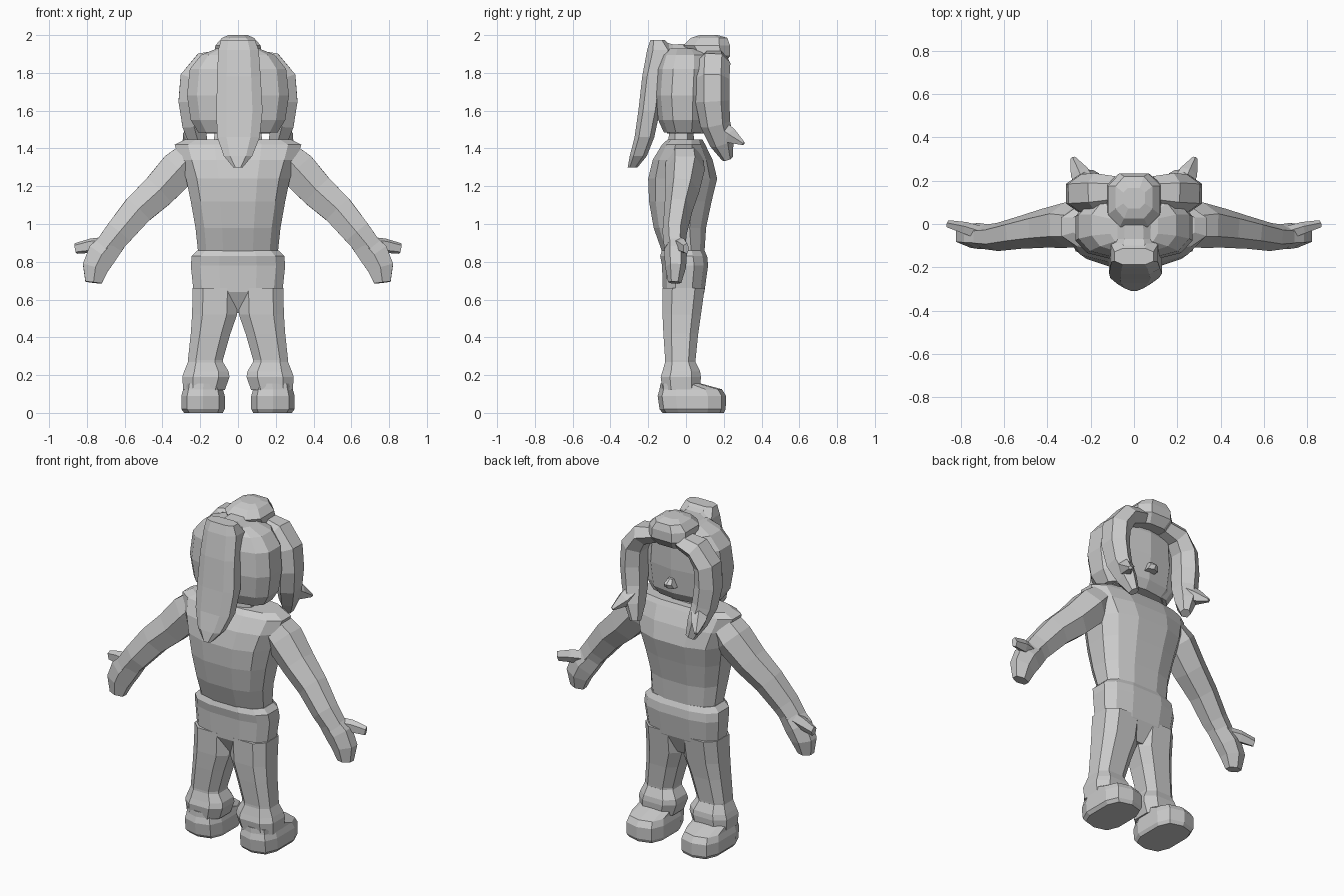
import bpy, math
from mathutils import Vector

grey = bpy.data.materials.new("light_grey")
grey.diffuse_color = (0.6, 0.6, 0.6, 1)


def finish(name, verts, faces, mirror):
    me = bpy.data.meshes.new(name)
    me.from_pydata(verts, [], faces)
    me.materials.append(grey)
    ob = bpy.data.objects.new(name, me)
    bpy.context.collection.objects.link(ob)
    if mirror:
        ob.modifiers.new("mirror", 'MIRROR')
    return ob


def skin(name, rings, mirror=False):
    """Join equal rings of points with quads and cap both ends."""
    n = len(rings[0])
    verts = [p for r in rings for p in r]
    faces = [(k * n + i, k * n + (i + 1) % n, (k + 1) * n + (i + 1) % n, (k + 1) * n + i)
             for k in range(len(rings) - 1) for i in range(n)]
    faces += [tuple(reversed(range(n))), tuple(range(len(verts) - n, len(verts)))]
    return finish(name, verts, faces, mirror)


def stack(name, levels, n=10, power=0.8, mirror=False):
    """Horizontal sections: (z, x_min, x_max, y_min, y_max)."""
    rings = []
    for z, x0, x1, y0, y1 in levels:
        ring = []
        for i in range(n):
            a = 2 * math.pi * (i + 0.5) / n
            c, s = math.cos(a), math.sin(a)
            px = math.copysign(abs(c) ** power, c) / math.cos(math.pi / n) ** power
            py = math.copysign(abs(s) ** power, s)
            ring.append(Vector(((x0 + x1) / 2 + px * (x1 - x0) / 2,
                                (y0 + y1) / 2 + py * (y1 - y0) / 2, z)))
        rings.append(ring)
    return skin(name, rings, mirror)


def tube(name, path, ref=(0, 1, 0), n=6, mirror=True):
    """Sections across a path: (x, y, z, radius along ref, other radius)."""
    pts = [Vector(p[:3]) for p in path]
    rings = []
    for k, p in enumerate(path):
        t = (pts[min(k + 1, len(pts) - 1)] - pts[max(k - 1, 0)]).normalized()
        u = Vector(ref)
        u = (u - t * u.dot(t)).normalized()
        v = t.cross(u)
        rings.append([pts[k] + u * p[3] * math.cos(2 * math.pi * i / n)
                      + v * p[4] * math.sin(2 * math.pi * i / n) for i in range(n)])
    return skin(name, rings, mirror)


# Torso with sloping shoulders
stack("shirt", [(0.84, -.21, .21, -.125, .10), (0.98, -.225, .225, -.175, .11),
                (1.12, -.25, .25, -.20, .14), (1.24, -.275, .275, -.205, .17),
                (1.34, -.31, .31, -.18, .145), (1.42, -.335, .335, -.13, .105),
                (1.447, -.28, .28, -.10, .09)], 12, 0.75)
stack("neck", [(1.42, -.13, .13, -.10, .05), (1.52, -.12, .12, -.09, .04)], 8)

# Trousers: hips plus two legs
stack("hips", [(0.53, -.10, .10, -.07, .05), (0.64, -.235, .235, -.125, .10),
               (0.78, -.25, .25, -.13, .12), (0.83, -.245, .245, -.14, .115),
               (0.86, -.215, .215, -.13, .10)], 12, 0.7)
stack("trouser_leg", [(0.18, .07, .27, -.12, .05), (0.28, .08, .265, -.115, .055),
                      (0.42, .04, .25, -.125, .07), (0.52, .005, .243, -.13, .085),
                      (0.66, .0, .24, -.13, .105)], 8, 0.7, True)

# Cuff and shoe
stack("trouser_cuff", [(0.12, .07, .29, -.13, .08), (0.19, .045, .295, -.14, .085),
                       (0.22, .05, .285, -.13, .08), (0.27, .08, .265, -.115, .055)],
      8, 0.7, True)
stack("shoe", [(0.0, .08, .285, -.125, .20), (0.02, .07, .30, -.14, .21),
               (0.09, .07, .30, -.15, .212), (0.125, .08, .29, -.14, .19),
               (0.155, .08, .285, -.135, .08)], 10, 0.65, True)

# Arm, mitten hand, thumb
tube("arm", [(.24, -.01, 1.37, .095, .09), (.315, -.005, 1.29, .105, .115),
             (.42, -.02, 1.175, .09, .105), (.53, -.04, 1.075, .075, .095),
             (.63, -.06, .955, .065, .085), (.70, -.06, .87, .055, .075)])
tube("hand", [(.65, -.06, .92, .055, .075), (.72, -.055, .84, .06, .09),
              (.755, -.055, .77, .055, .08), (.765, -.06, .69, .035, .05)])
tube("thumb", [(.69, -.05, .89, .035, .045), (.78, -.02, .885, .03, .04),
               (.86, .0, .87, .018, .03)], n=5)

# Head and hair cap, open around the face
stack("head", [(1.48, -.17, .17, -.10, .10), (1.53, -.20, .20, -.12, .13),
               (1.68, -.215, .215, -.13, .145), (1.82, -.20, .20, -.12, .145),
               (1.90, -.12, .12, -.08, .11)], 10, 0.75)
stack("hair_cap", [(1.485, -.21, .21, -.12, .095), (1.55, -.25, .25, -.15, .115),
                   (1.68, -.27, .27, -.165, .125), (1.82, -.255, .255, -.155, .13),
                   (1.895, -.195, .195, -.13, .12), (1.93, -.11, .11, -.10, .08)], 12, 0.7)
stack("nose", [(1.575, -.035, .035, .12, .175), (1.60, -.025, .025, .12, .19),
               (1.625, -.015, .015, .12, .16)], 6)

# Fringe puff on top
stack("fringe_puff", [(1.84, -.09, .09, .09, .20), (1.89, -.125, .125, .02, .24),
                      (1.945, -.12, .12, -.02, .24), (1.985, -.085, .085, .02, .225),
                      (2.0, -.05, .05, .07, .17)], 8, 0.7)

# Side locks with split tips
tube("side_lock", [(.08, .15, 1.88, .07, .05), (.18, .145, 1.855, .09, .065),
                   (.242, .14, 1.77, .09, .075), (.25, .14, 1.65, .09, .075),
                   (.235, .155, 1.53, .08, .07), (.21, .19, 1.43, .065, .055),
                   (.185, .22, 1.345, .03, .03)])
tube("lock_tip", [(.22, .17, 1.51, .05, .05), (.25, .235, 1.465, .045, .045),
                  (.282, .305, 1.425, .01, .012)], ref=(0, 0, 1), n=5)

# Ponytail: raised root, then a long tapering fall
stack("ponytail", [(1.30, -.025, .025, -.31, -.255), (1.36, -.075, .075, -.30, -.205),
                   (1.46, -.11, .115, -.275, -.165), (1.60, -.115, .13, -.255, -.135),
                   (1.78, -.11, .12, -.235, -.11), (1.92, -.105, .11, -.21, -.06),
                   (1.975, -.09, .09, -.19, -.11)], 8, 0.65, False)
tube("ponytail_root", [(0, -.15, 1.94, .10, .04), (0, -.07, 1.92, .09, .035),
                       (0, .04, 1.93, .08, .03)], ref=(1, 0, 0), mirror=False)
